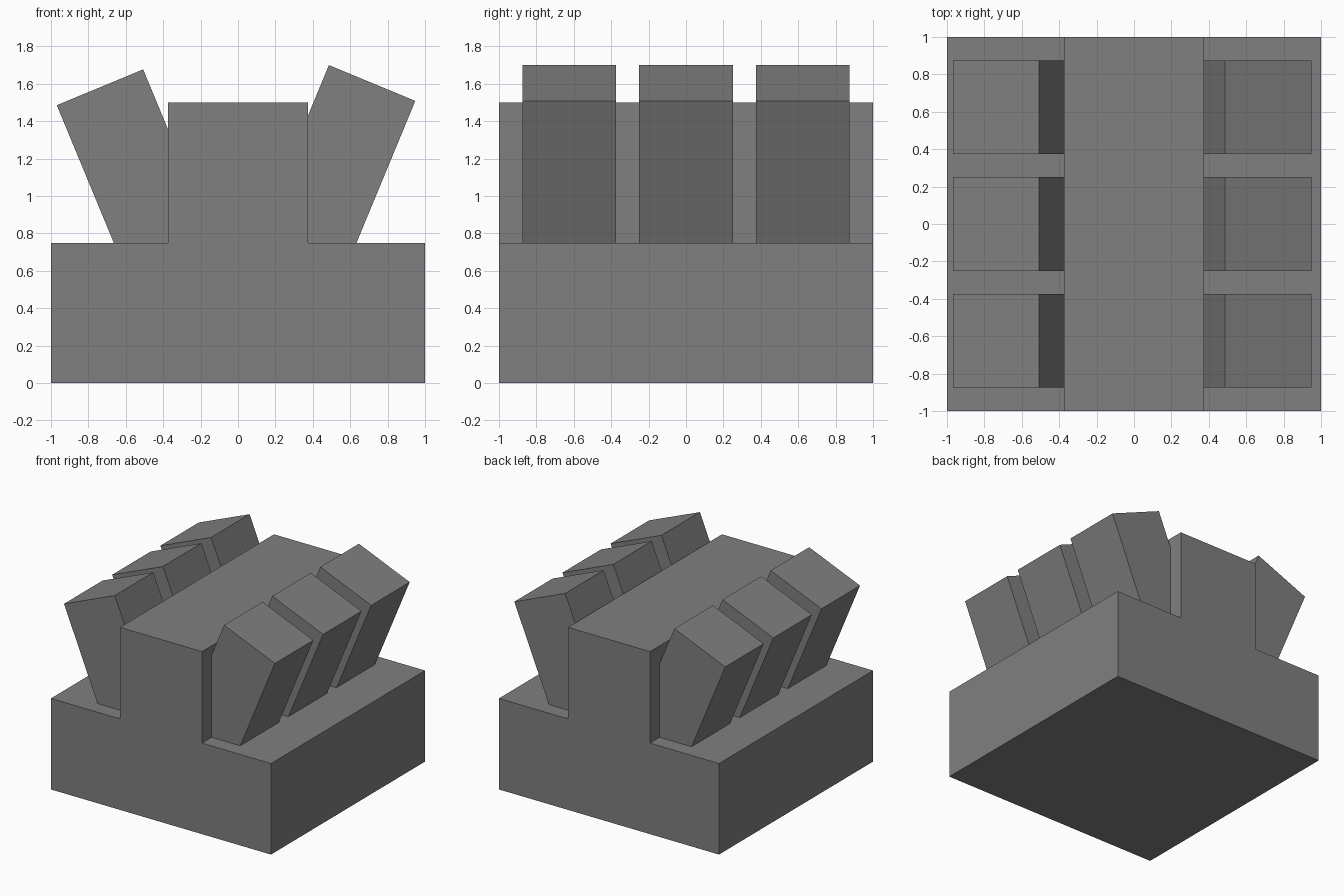
import bpy, bmesh, math
from mathutils import Vector

if "Cube" in bpy.data.objects:
    bpy.data.objects.remove(bpy.data.objects["Cube"])

grey = bpy.data.materials.new("mid_grey")
grey.diffuse_color = (0.214, 0.214, 0.214, 1)
grey.use_nodes = True
grey.node_tree.nodes["Principled BSDF"].inputs["Base Color"].default_value = grey.diffuse_color


def extrude_profile(name, points, y0, y1):
    """Extrude an x-z outline along y."""
    bm = bmesh.new()
    face = bm.faces.new([bm.verts.new((x, y0, z)) for x, z in points])
    new = bmesh.ops.extrude_face_region(bm, geom=[face])["geom"]
    verts = [v for v in new if isinstance(v, bmesh.types.BMVert)]
    bmesh.ops.translate(bm, verts=verts, vec=(0, y1 - y0, 0))
    bmesh.ops.recalc_face_normals(bm, faces=bm.faces)
    mesh = bpy.data.meshes.new(name)
    bm.to_mesh(mesh)
    bm.free()
    mesh.materials.append(grey)
    obj = bpy.data.objects.new(name, mesh)
    bpy.context.collection.objects.link(obj)
    return obj


# Stepped body: wide base with a raised central block
W, C, STEP, TOP = 1.0, 0.373, 0.748, 1.5
extrude_profile("stepped_body",
                [(-W, 0), (W, 0), (W, STEP), (C, STEP), (C, TOP),
                 (-C, TOP), (-C, STEP), (-W, STEP)], -1, 1)

# Slanted blocks: three on each side, leaning outward and sunk into the body
tilt = math.radians(22.5)
for side_name, side, inner_top in (("left", -1, (-0.507, 1.677)),
                                   ("right", 1, (0.486, 1.70))):
    inner = Vector(inner_top)
    across = 0.5 * Vector((side * math.cos(tilt), -math.sin(tilt)))
    down = Vector((-side * math.sin(tilt), -math.cos(tilt)))
    outline = [inner, inner + across, inner + across + down, inner + down]
    for i, y in enumerate((-0.625, 0, 0.625)):
        extrude_profile(f"{side_name}_slanted_block_{i + 1}", outline,
                        y - 0.25, y + 0.25)
